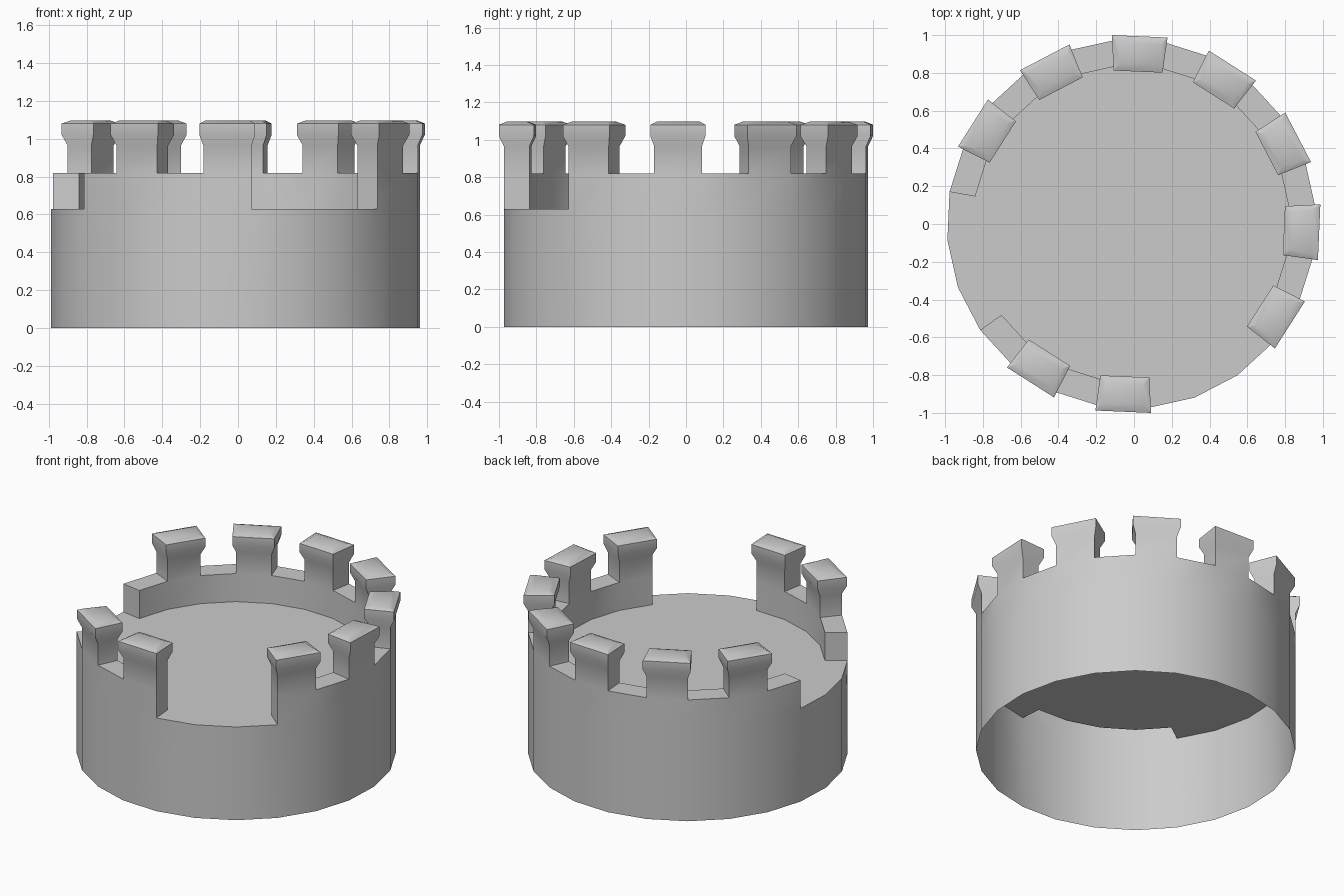
import bpy, bmesh
from math import cos, sin, radians
from mathutils import Vector

if "Cube" in bpy.data.objects:
    bpy.data.objects.remove(bpy.data.objects["Cube"])

CX = -0.0135
N, STEP, START = 24, 15, 5            # 24-sided turret, first corner at 5 degrees
RO, RI = 0.978, 0.84                  # outer and inner wall radius
Z_FLOOR, Z_WALL = 0.63, 0.82
GAPS = {11, 12, 13, 18, 19, 20}       # segments where the parapet is broken away
MERLONS = {1, 3, 5, 7, 9, 15, 17, 21, 23}

bm = bmesh.new()


def ring(r, z, k):
    a = radians(START + STEP * k)
    return Vector((CX + r * cos(a), r * sin(a), z))


def face(*pts):
    bm.faces.new([bm.verts.new(p) for p in pts])


def merlon(k):
    """Hollow stem that flares out into a slightly domed cap."""
    mid = radians(START + STEP * (k + 0.5))
    out, tan = Vector((cos(mid), sin(mid), 0)), Vector((-sin(mid), cos(mid), 0))
    base = [(RO, k, 1, -1), (RO, k + 1, 1, 1), (RI, k + 1, -1, 1), (RI, k, -1, -1)]

    def loop(z, radial, side):
        return [ring(r, z, i) + out * radial * so + tan * side * st for r, i, so, st in base]

    loops = [loop(Z_WALL, 0, 0), loop(0.965, 0, 0), loop(1.02, 0.025, 0.02),
             loop(1.08, 0.025, 0.02), loop(1.097, -0.015, -0.012)]
    for lo, hi in zip(loops, loops[1:]):
        for i in range(4):
            j = (i + 1) % 4
            face(lo[i], lo[j], hi[j], hi[i])
    face(*loops[-1])


# Floor disc
face(*[ring(RI, Z_FLOOR, k) for k in range(N)])

for k in range(N):
    n = k + 1
    # Outer skin of the tower
    face(ring(RO, 0, k), ring(RO, 0, n), ring(RO, Z_FLOOR, n), ring(RO, Z_FLOOR, k))
    if k in GAPS:
        # Floor reaching the outer edge
        face(ring(RI, Z_FLOOR, k), ring(RO, Z_FLOOR, k), ring(RO, Z_FLOOR, n), ring(RI, Z_FLOOR, n))
        continue
    # Parapet sides
    face(ring(RO, Z_FLOOR, k), ring(RO, Z_FLOOR, n), ring(RO, Z_WALL, n), ring(RO, Z_WALL, k))
    face(ring(RI, Z_FLOOR, n), ring(RI, Z_FLOOR, k), ring(RI, Z_WALL, k), ring(RI, Z_WALL, n))
    # Parapet ends beside the gaps
    if (k - 1) % N in GAPS:
        face(ring(RI, Z_FLOOR, k), ring(RO, Z_FLOOR, k), ring(RO, Z_WALL, k), ring(RI, Z_WALL, k))
    if n % N in GAPS:
        face(ring(RO, Z_FLOOR, n), ring(RI, Z_FLOOR, n), ring(RI, Z_WALL, n), ring(RO, Z_WALL, n))
    # Parapet top or merlon
    if k in MERLONS:
        merlon(k)
    else:
        face(ring(RI, Z_WALL, k), ring(RO, Z_WALL, k), ring(RO, Z_WALL, n), ring(RI, Z_WALL, n))

bmesh.ops.remove_doubles(bm, verts=bm.verts, dist=0.0005)
mesh = bpy.data.meshes.new("battlement_turret")
bm.to_mesh(mesh)
bm.free()
obj = bpy.data.objects.new("battlement_turret", mesh)
bpy.context.collection.objects.link(obj)
bpy.context.view_layer.objects.active = obj
obj.select_set(True)
bpy.ops.object.shade_smooth_by_angle(angle=radians(30))
